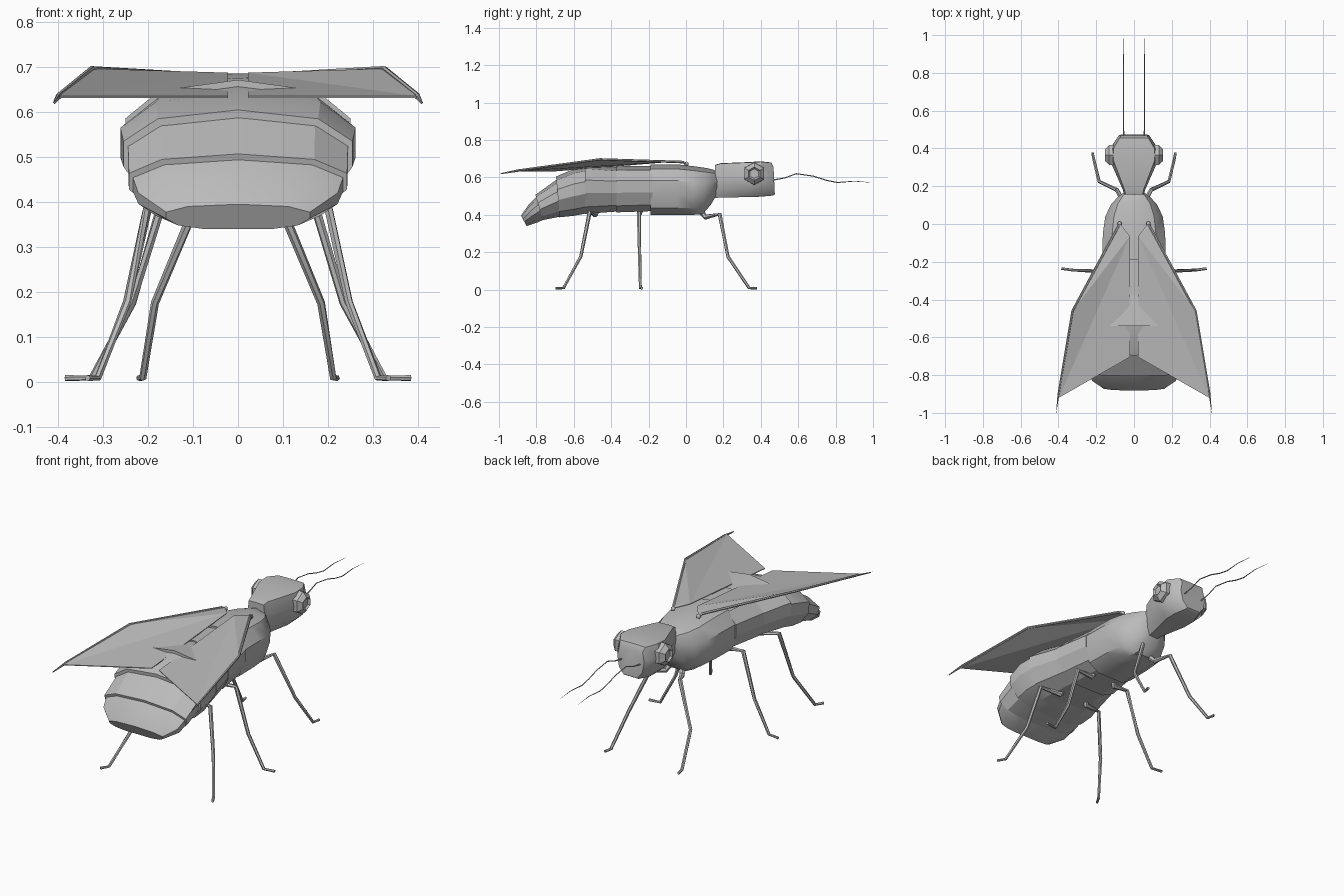
import bpy, bmesh, math
from mathutils import Vector

if "Cube" in bpy.data.objects:
    bpy.data.objects.remove(bpy.data.objects["Cube"])

grey = bpy.data.materials.new("plain grey")
grey.diffuse_color = (0.5, 0.5, 0.5, 1)
grey.use_nodes = True
grey.node_tree.nodes["Principled BSDF"].inputs["Base Color"].default_value = grey.diffuse_color


def make(name, bm, smooth=None):
    bmesh.ops.recalc_face_normals(bm, faces=bm.faces)
    me = bpy.data.meshes.new(name)
    bm.to_mesh(me)
    bm.free()
    me.materials.append(grey)
    ob = bpy.data.objects.new(name, me)
    bpy.context.collection.objects.link(ob)
    if smooth:
        bpy.ops.object.select_all(action='DESELECT')
        ob.select_set(True)
        bpy.context.view_layer.objects.active = ob
        bpy.ops.object.shade_smooth_by_angle(angle=math.radians(smooth))
    return ob


def bridge(bm, loops):
    rings = [[bm.verts.new(p) for p in loop] for loop in loops]
    n = len(rings[0])
    for a, b in zip(rings, rings[1:]):
        for i in range(n):
            bm.faces.new((a[i], a[(i + 1) % n], b[(i + 1) % n], b[i]))
    bm.faces.new(rings[0])
    bm.faces.new(rings[-1][::-1])


BODY = [(0, 1), (.7, .91), (1, .68), (1, .42), (.83, .14), (.48, 0)]
HEAD = [(0, 1), (.86, .99), (1, .62), (.86, .22), (.5, 0)]


def loft(name, half, stations, smooth):
    """Each station: half width, top (y, z), bottom (y, z)."""
    prof = half + [(-u, v) for u, v in reversed(half[1:])]
    loops = [[(u * w, by + (ty - by) * v, bz + (tz - bz) * v) for u, v in prof]
             for w, ty, tz, by, bz in stations]
    bm = bmesh.new()
    bridge(bm, loops)
    return make(name, bm, smooth)


def tube(name, pts, radii, sides=6):
    """Sweep a thin round section along a path."""
    pts = [Vector(p) for p in pts]
    loops = []
    for i, p in enumerate(pts):
        d = (pts[min(i + 1, len(pts) - 1)] - pts[max(i - 1, 0)]).normalized()
        a = d.cross(Vector((.3, .2, 1))).normalized()
        b = d.cross(a)
        loops.append([p + radii[i] * (a * math.cos(t) + b * math.sin(t))
                      for t in (2 * math.pi * k / sides for k in range(sides))])
    bm = bmesh.new()
    bridge(bm, loops)
    return make(name, bm, 40)


# Thorax and head
loft("thorax", BODY, [(.168, -.19, .67, -.19, .40), (.165, -.05, .67, -.05, .40),
                      (.152, .04, .66, .04, .40), (.122, .11, .65, .09, .405),
                      (.085, .15, .64, .13, .45), (.045, .18, .62, .16, .50)], 35)
loft("head", HEAD, [(.052, .155, .667, .155, .49), (.06, .185, .676, .18, .492),
                    (.126, .335, .682, .33, .495), (.126, .40, .686, .40, .497),
                    (.088, .455, .68, .465, .503), (.08, .468, .655, .475, .51)], 32)

# Overlapping abdomen plates
plates = [((.172, -.18, .66, -.18, .42), (.205, -.372, .662, -.372, .413)),
          ((.20, -.365, .655, -.365, .418), (.25, -.54, .672, -.54, .405)),
          ((.245, -.525, .66, -.53, .408), (.262, -.60, .645, -.60, .395),
           (.255, -.695, .605, -.675, .387)),
          ((.245, -.68, .597, -.665, .392), (.243, -.805, .507, -.765, .372))]
for i, st in enumerate(plates):
    loft(f"abdomen_plate_{i + 1}", BODY, st, 20)
loft("tail", BODY, [(.236, -.795, .50, -.755, .376), (.222, -.845, .45, -.80, .357),
                    (.16, -.882, .395, -.852, .34)], 40)

for s, side in ((1, "right"), (-1, "left")):
    # Faceted eye: stepped hexagon with a sunken centre
    bm = bmesh.new()
    loops = []
    for x, r in ((.095, .062), (.132, .06), (.154, .036), (.144, .026)):
        loops.append([(s * x, .365 + r * math.cos(t), .62 + r * math.sin(t))
                      for t in (math.pi * (k + .5) / 3 for k in range(6))])
    bridge(bm, loops)
    make(f"eye_{side}", bm)

    # Wavy antenna
    path = [(.46, .585), (.53, .598), (.59, .62), (.68, .607), (.75, .585),
            (.81, .573), (.90, .58), (1.0, .572)]
    tube(f"antenna_{side}", [(s * .055, y, z) for y, z in path],
         [.004, .003, .003, .003, .003, .003, .002, .0005], 4)

    # Wing membrane, a thin folded sheet
    bm = bmesh.new()
    sheet = [(.072, 0, .678), (.022, -.065, .688), (.022, -.705, .636),
             (.398, -.92, .636), (.41, -.99, .621), (.326, -.46, .697),
             (.085, -.01, .682)]
    top = [bm.verts.new((s * x, y, z)) for x, y, z in sheet]
    low = [bm.verts.new((s * x, y, z - .004)) for x, y, z in sheet]
    for vs in (top, low):
        for f in ((0, 1, 6), (1, 5, 6), (1, 3, 5), (1, 2, 3), (3, 4, 5)):
            bm.faces.new([vs[k] for k in f])
    for k in range(7):
        j = (k + 1) % 7
        bm.faces.new((top[k], top[j], low[j], low[k]))
    make(f"wing_{side}", bm)

    # Stiff leading edge and hinge knob
    tube(f"wing_rib_{side}", [(s * .076, .005, .665), (s * .085, -.015, .682),
                              (s * .326, -.46, .697), (s * .40, -.90, .638),
                              (s * .412, -1.0, .62)],
         [.008, .007, .006, .005, .0005])
    bm = bmesh.new()
    bmesh.ops.create_icosphere(bm, subdivisions=1, radius=.013)
    bmesh.ops.translate(bm, verts=bm.verts, vec=(s * .076, .002, .672))
    make(f"wing_hinge_{side}", bm, 60)

    # Jointed legs: hip, thigh, knee, ankle, toe
    legs = {
        "front": [(.035, .08, .42), (.05, .105, .388), (.09, .18, .403),
                  (.185, .225, .175), (.212, .338, .008), (.22, .378, .008)],
        "middle": [(.06, -.24, .44), (.075, -.25, .405), (.165, -.252, .412),
                   (.235, -.248, .175), (.325, -.244, .008), (.385, -.236, .008)],
        "hind": [(.07, -.475, .44), (.085, -.485, .40), (.195, -.515, .415),
                 (.247, -.562, .178), (.312, -.655, .008), (.335, -.695, .008)]}
    for part, pts in legs.items():
        tube(f"{part}_leg_{side}", [(s * x, y, z) for x, y, z in pts],
             [.017, .014, .011, .009, .008, .007])
